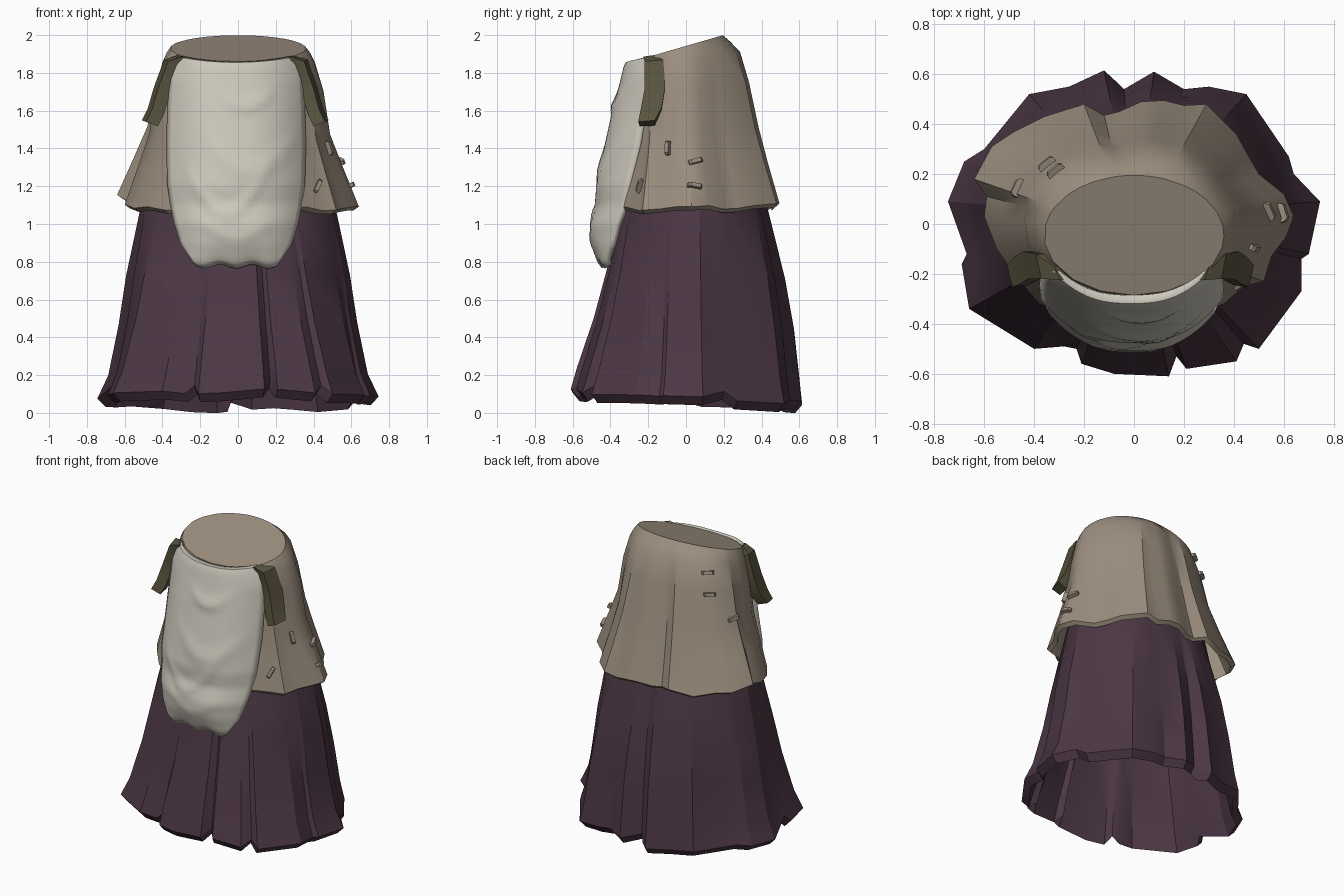
import bpy, bmesh, math
from mathutils import Vector
from mathutils.bvhtree import BVHTree

if "Cube" in bpy.data.objects:
    bpy.data.objects.remove(bpy.data.objects["Cube"])


def material(name, rgb):
    m = bpy.data.materials.new(name)
    m.use_nodes = True
    m.diffuse_color = (*rgb, 1)
    m.node_tree.nodes["Principled BSDF"].inputs["Base Color"].default_value = (*rgb, 1)
    return m


plum = material("plum cloth", (.072, .038, .059))
tan = material("tan cloth", (.328, .27, .209))
cream = material("cream linen", (.61, .578, .503))
olive = material("olive leather", (.098, .087, .049))


def finish(name, bm, mat, angle=35):
    bmesh.ops.recalc_face_normals(bm, faces=bm.faces)
    me = bpy.data.meshes.new(name)
    bm.to_mesh(me)
    bm.free()
    ob = bpy.data.objects.new(name, me)
    bpy.context.collection.objects.link(ob)
    me.materials.append(mat)
    bpy.ops.object.select_all(action="DESELECT")
    ob.select_set(True)
    bpy.context.view_layer.objects.active = ob
    bpy.ops.object.shade_smooth_by_angle(angle=math.radians(angle))
    return ob


def loft(rings, closed=True, caps=()):
    """Skin a list of point rings; caps lists the ring indices to fill."""
    bm = bmesh.new()
    rows = [[bm.verts.new(p) for p in r] for r in rings]
    n = len(rows[0])
    for a, b in zip(rows, rows[1:]):
        for i in range(n if closed else n - 1):
            j = (i + 1) % n
            bm.faces.new((a[i], b[i], b[j], a[j]))
    for i in caps:
        bm.faces.new(rows[i])
    return bm


def sample(table, t):
    """Piecewise linear lookup in rows that start with their key."""
    for a, b in zip(table, table[1:]):
        if t <= b[0]:
            f = (t - a[0]) / (b[0] - a[0])
            return [u + (v - u) * f for u, v in zip(a, b)][1:]
    return table[-1][1:]


def garment(hem, waist, waist_z, hem_z, flare, inner_top, rim, drop):
    """Rings from an elliptical waist to a pleated hem, then back up inside."""
    rx, ry, cy = waist

    def ring(t, shrink=1, lower=0):
        side, back, front = sample(flare, t)
        pts = []
        for x, y in hem:
            a = math.atan2((y - cy) / ry, x / rx)
            s = side + ((back if y > cy else front) - side) * math.sin(a) ** 2
            top = Vector((rx * math.cos(a), cy + ry * math.sin(a), 0))
            p = top.lerp(Vector((x, y, 0)), s) * shrink
            p.z = waist_z(top.y) * (1 - t) + hem_z(x, y) * t - lower
            pts.append(p)
        return pts

    outer = [ring(r[0]) for r in flare]
    inner = [ring(1, rim, drop)] + [ring(t, rim - .01) for t in (.93, .6, inner_top)]
    return outer + inner


# Long pleated skirt, open underneath
skirt_hem = [(.745, .09), (.64, .2), (.62, .27), (.45, .52), (.30, .55), (.2, .54), (.08, .61),
             (-.04, .54), (-.06, .56), (-.12, .615), (-.26, .55), (-.42, .52), (-.6, .3), (-.68, .25),
             (-.745, .09), (-.67, -.12), (-.69, -.16), (-.66, -.34), (-.4, -.5), (-.28, -.49),
             (-.23, -.5), (-.21, -.56), (-.08, -.6), (.14, -.61), (.17, -.53), (.21, -.58),
             (.41, -.55), (.44, -.48), (.5, -.5), (.67, -.27), (.67, -.14), (.7, -.12)]
notches = {(.17, -.53), (.44, -.48), (-.23, -.5), (-.04, .54), (.64, .2), (-.67, -.12)}


def skirt_hem_z(x, y):
    return .085 - .05 * y + .012 * math.sin(9 * x) + (.045 if (x, y) in notches else 0)


# Flare rows: depth, then spread at the sides, back and front
skirt_flare = [(0, 0, 0, 0), (.18, .18, .27, .15), (.47, .45, .64, .38), (.68, .59, .83, .6),
               (.9, .79, .95, .89), (1, 1, 1, 1)]
rings = garment(skirt_hem, (.47, .34, .03), lambda y: 1.3, skirt_hem_z, skirt_flare, .1, .94, .045)
finish("long_skirt", loft(rings, caps=(0, -1)), plum, 28)

# Shorter tunic skirt with a tilted flat waist
tunic_hem = [(.64, .03), (.6, .12), (.5, .2), (.46, .27), (.41, .36), (.29, .48), (.2, .475), (.12, .495),
             (.03, .49), (-.06, .45), (-.12, .435), (-.2, .48), (-.36, .43), (-.48, .37), (-.57, .31),
             (-.64, .18), (-.59, .11), (-.6, .03), (-.55, -.1), (-.48, -.2), (-.38, -.32), (-.2, -.38),
             (0, -.39), (.2, -.38), (.36, -.32), (.44, -.25), (.52, -.23), (.55, -.13), (.61, -.05)]


def tunic_hem_z(x, y):
    lobe = .08 * max(0, -x - .4) / .24 * max(0, 1 - abs(y - .2) * 3)
    return 1.08 + lobe + .05 * max(0, y) + .012 * math.sin(23 * x)


tunic_flare = [(0, 0, 0, 0), (.04, .09, .14, .09), (.1, .18, .31, .18), (.28, .34, .47, .36),
               (.55, .46, .64, .55), (.76, .71, .8, .75), (1, 1, 1, 1)]
rings = garment(tunic_hem, (.36, .24, -.045), lambda y: 1.86 + (y + .285) * .29,
                tunic_hem_z, tunic_flare, .45, .955, .02)
bm = loft(rings, caps=(0,))
bmesh.ops.recalc_face_normals(bm, faces=bm.faces)
tunic_surface = BVHTree.FromBMesh(bm)
finish("tunic_skirt", bm, tan, 32)

# Draped apron: rows of depth, height, half width, middle y, edge y
apron_rows = [(0, 1.86, .29, -.285, -.19), (.03, 1.855, .32, -.325, -.19), (.12, 1.75, .355, -.35, -.2),
              (.25, 1.6, .365, -.39, -.215), (.43, 1.4, .37, -.435, -.25), (.6, 1.2, .365, -.475, -.3),
              (.7, 1.1, .35, -.472, -.32), (.8, 1, .33, -.508, -.36), (.9, .89, .295, -.5, -.39),
              (.97, .81, .24, -.472, -.425), (1, .775, .215, -.445, -.415)]
# Hanging folds: height, curve, middle x, half span, depth, half width
folds = [(1.62, 3.5, .05, .17, .016, .05), (1.28, 3, .08, .28, .014, .09),
         (1.06, 5, -.05, .26, .016, .06), (.93, 2, 0, .2, .012, .05)]


def apron_point(t, u):
    z, half, mid, edge = sample(apron_rows, t)
    x = u * half
    y = mid + (edge - mid) * abs(u) ** 2.6
    for height, curve, center, span, depth, width in folds:
        off = x - center
        d = abs(z - height - curve * off * off) / width
        y -= depth * max(0, 1 - d) * max(0, 1 - (off / span) ** 2)
    z += .03 * u * u * (1 - t) - .01 * math.cos(8 * u) * max(0, t - .8) * 5
    return x - .01, y, z


steps, cols = 40, 28
apron = finish("apron", loft([[apron_point(i / steps, 2 * j / cols - 1) for j in range(cols + 1)]
                              for i in range(steps + 1)], closed=False), cream, 40)
if sum(p.normal.y for p in apron.data.polygons) > 0:
    apron.data.flip_normals()
thick = apron.modifiers.new("thickness", "SOLIDIFY")
thick.thickness = .03
thick.offset = -1

# Leather straps beside the apron
strap_path = [(.29, -.195, 1.89, .025), (.36, -.165, 1.865, .045), (.41, -.16, 1.72, .05),
              (.44, -.18, 1.61, .05), (.47, -.205, 1.545, .04)]
for side, name in ((1, "left_strap"), (-1.06, "right_strap")):
    rings = []
    for x, y, z, w in strap_path:
        rings.append([(side * (x + dx), y + dy * w, z + dx * .4)
                      for dx, dy in ((-.01, -1.2), (.01, 1), (-.06, 1), (-.07, -1))])
    finish(name, loft(rings, caps=(0, -1)), olive, 20)


# Thread stitches lying on the tunic: position, height, tilt
def stitch(name, direction, z, tilt):
    d = Vector((*direction, 0)).normalized()
    hit, normal, _, _ = tunic_surface.ray_cast(Vector((*direction, z)) + d * 2, -d)
    if hit is None:
        return
    along = Vector((0, 0, 1)).cross(normal).normalized()
    up = normal.cross(along)
    a = along * math.cos(tilt) + up * math.sin(tilt)
    b = normal.cross(a)
    rings = [[hit + a * s + b * w + normal * h
              for w, h in ((-.011, -.01), (.011, -.01), (.011, rise), (-.011, rise))]
             for s, rise in ((-.038, .012), (-.028, .024), (.028, .024), (.038, .012))]
    finish(name, loft(rings, caps=(0, -1)), tan, 20)


stitches = [((.52, -.1), 1.4, 1.7), ((.55, .05), 1.33, .25), ((.6, .045), 1.2, -.2), ((.48, -.27), 1.2, 1.1),
            ((-.3, .2), 1.85, 0), ((-.31, .21), 1.72, 0), ((-.42, .13), 1.55, .2)]
for i, s in enumerate(stitches):
    stitch(f"stitch_{i + 1}", *s)
